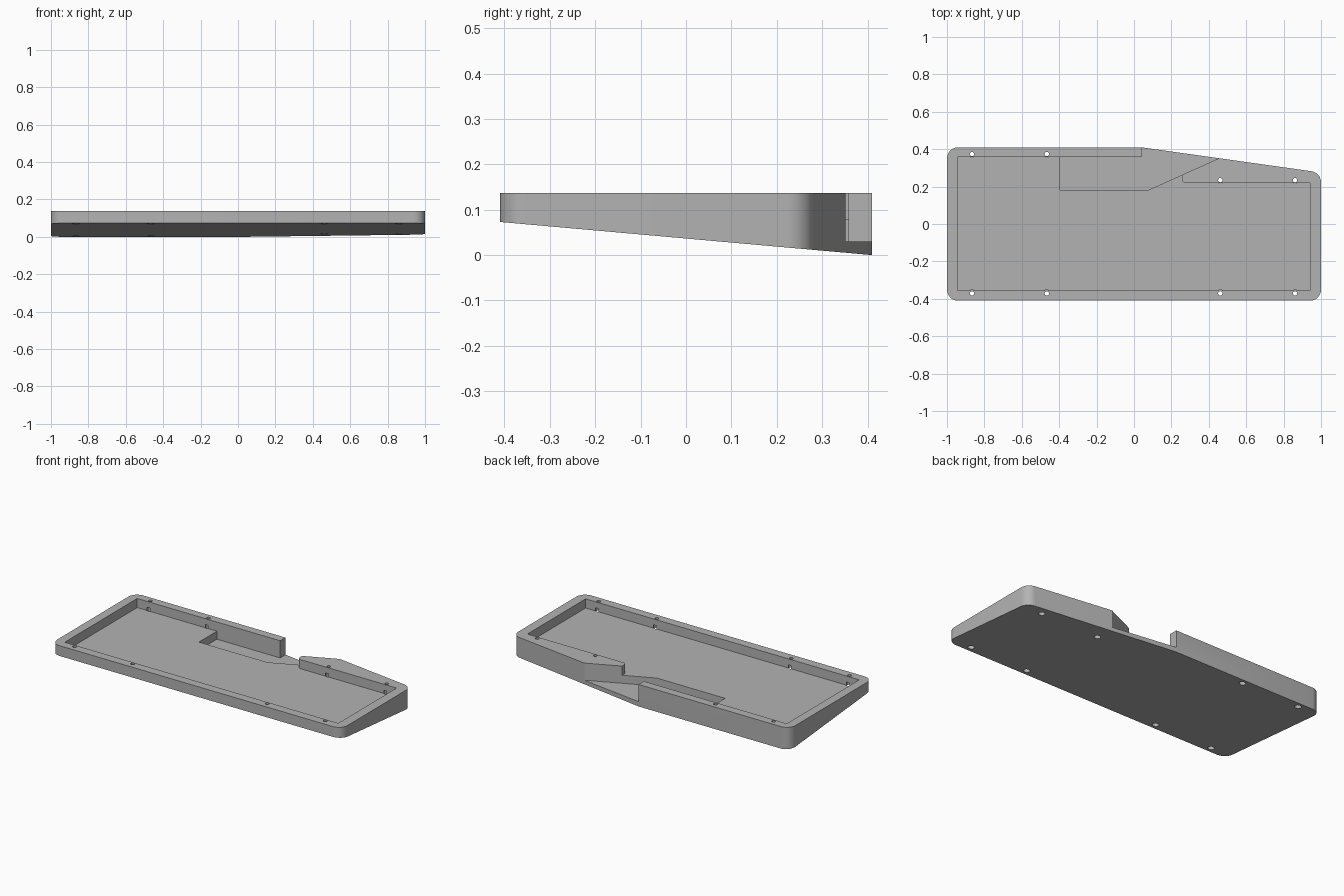
import bpy
import bmesh
import math
from mathutils import Vector

cube = bpy.data.objects.get("Cube")
if cube:
    bpy.data.objects.remove(cube, do_unlink=True)

TOP, FLOOR, POCKET_FLOOR = 0.137, 0.08, 0.03
FRONT, BACK = -0.41, 0.41
ABOVE = 0.3

grey = bpy.data.materials.new("case grey")
grey.use_nodes = True
colour = (0.45, 0.45, 0.45, 1)
grey.diffuse_color = colour
grey.node_tree.nodes["Principled BSDF"].inputs["Base Color"].default_value = colour


def rounded(corners, steps=10):
    """Turn (x, y, radius) corners into an outline with circular fillets."""
    outline = []
    for i, (x, y, r) in enumerate(corners):
        p = Vector((x, y))
        if r == 0:
            outline.append(p)
            continue
        a = (Vector(corners[i - 1][:2]) - p).normalized()
        b = (Vector(corners[(i + 1) % len(corners)][:2]) - p).normalized()
        half = a.angle(b) / 2
        centre = p + (a + b).normalized() * r / math.sin(half)
        start = p + a * r / math.tan(half) - centre
        end = p + b * r / math.tan(half) - centre
        sweep = math.pi - 2 * half
        for k in range(steps + 1):
            t = k / steps
            outline.append(centre + (start * math.sin((1 - t) * sweep)
                                     + end * math.sin(t * sweep)) / math.sin(sweep))
    return outline


def prism(name, outline, bottom, top, edge=0):
    """Extrude an outline; bottom is a function of y."""
    bm = bmesh.new()
    low = [bm.verts.new((p.x, p.y, bottom(p.y))) for p in outline]
    high = [bm.verts.new((p.x, p.y, top)) for p in outline]
    n = len(outline)
    base = bm.faces.new(low[::-1])
    bm.faces.new(high)
    for i in range(n):
        j = (i + 1) % n
        bm.faces.new((low[i], low[j], high[j], high[i]))
    if edge:
        bmesh.ops.bevel(bm, geom=list(base.edges), offset=edge, segments=3,
                        profile=0.5, affect='EDGES')
    bmesh.ops.recalc_face_normals(bm, faces=bm.faces)
    mesh = bpy.data.meshes.new(name)
    bm.to_mesh(mesh)
    bm.free()
    mesh.materials.append(grey)
    obj = bpy.data.objects.new(name, mesh)
    bpy.context.collection.objects.link(obj)
    return obj


def cut(target, cutter):
    cutter.hide_render = True
    mod = target.modifiers.new("cut", 'BOOLEAN')
    mod.operation = 'DIFFERENCE'
    mod.solver = 'EXACT'
    mod.object = cutter
    bpy.context.view_layer.objects.active = target
    bpy.ops.object.modifier_apply(modifier=mod.name)
    bpy.data.objects.remove(cutter, do_unlink=True)


def circle(x, y, r, sides=24):
    return [Vector((x + r * math.cos(2 * math.pi * k / sides),
                    y + r * math.sin(2 * math.pi * k / sides))) for k in range(sides)]


# wedge-shaped tray body with a sloping underside
case = prism("keyboard_case", rounded([
    (-1, FRONT, 0.06), (1, FRONT, 0.06), (1, 0.275, 0.06),
    (0.04, BACK, 0), (-1, BACK, 0.06)]),
    lambda y: 0.073 * (BACK - y) / (BACK - FRONT), TOP, edge=0.006)

# main recess
cut(case, prism("recess_cutter", rounded([
    (-0.945, -0.355, 0), (0.94, -0.355, 0), (0.94, 0.218, 0), (0.257, 0.218, 0.02),
    (0.257, 0.263, 0), (0.04, 0.25, 0), (0.04, 0.358, 0), (-0.945, 0.358, 0)]),
    lambda y: FLOOR, ABOVE))

# deeper pocket that opens through the rear wall
cut(case, prism("pocket_cutter", rounded([
    (-0.396, 0.181, 0), (0.075, 0.181, 0), (0.6, 0.417, 0), (0.6, 0.5, 0),
    (0.04, 0.5, 0), (0.04, 0.358, 0), (-0.396, 0.358, 0)]),
    lambda y: POCKET_FLOOR, ABOVE))

# screw holes with wider bores from below
for x, rear in ((-0.866, 0.374), (-0.466, 0.374), (0.461, 0.2345), (0.861, 0.2345)):
    for y in (-0.371, rear):
        cut(case, prism("bore_cutter", circle(x, y, 0.019), lambda y: -0.1, 0.1))
        cut(case, prism("hole_cutter", circle(x, y, 0.0115), lambda y: 0.05, ABOVE))

bpy.ops.object.select_all(action='DESELECT')
case.select_set(True)
bpy.context.view_layer.objects.active = case
bpy.ops.object.shade_smooth_by_angle(angle=math.radians(30))
